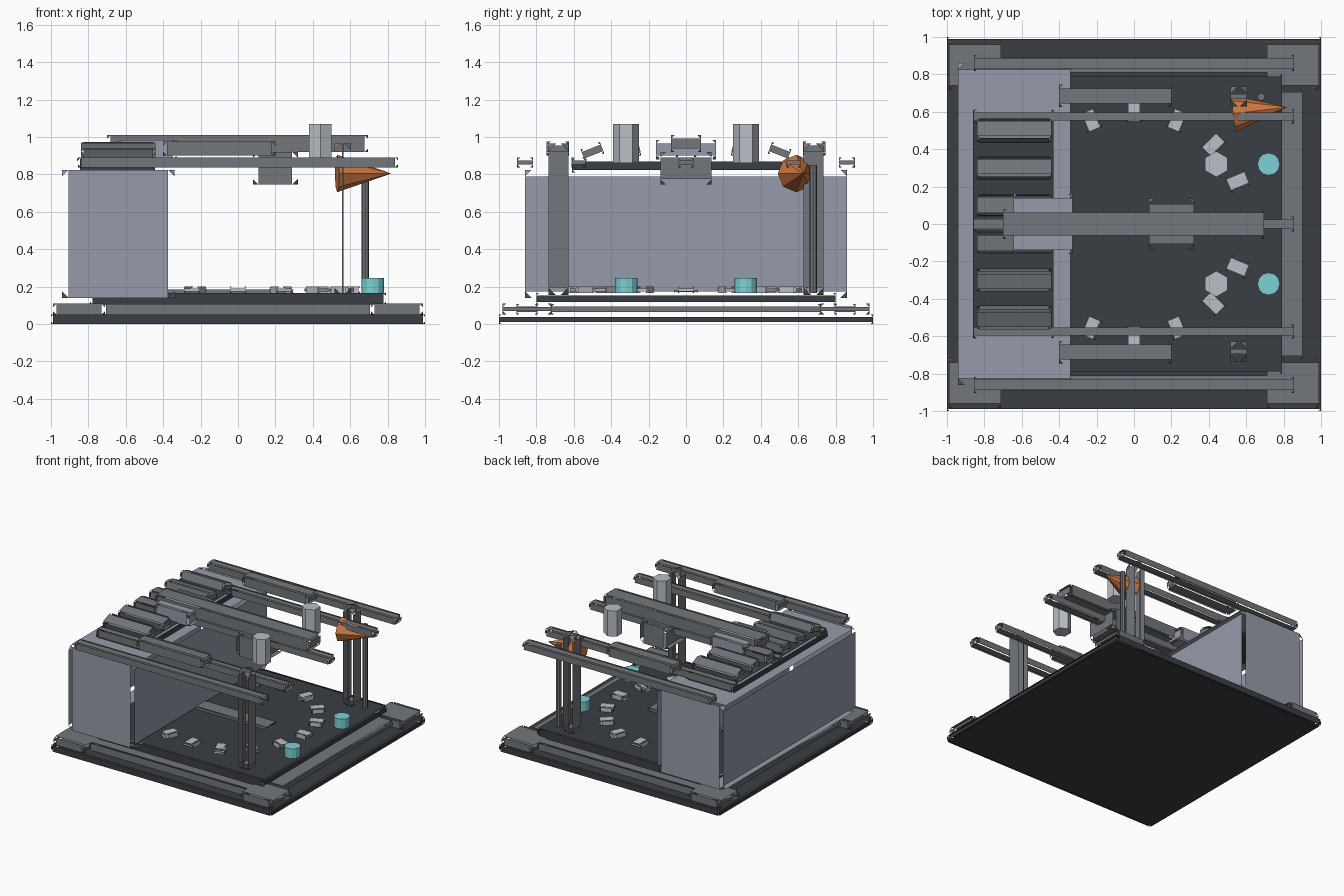
import bpy, bmesh, math
from mathutils import Vector, Matrix
from itertools import product

old = bpy.data.objects.get("Cube")
if old:
    bpy.data.objects.remove(old, do_unlink=True)


def material(name, r, g, b):
    m = bpy.data.materials.new(name)
    m.use_nodes = True
    m.diffuse_color = (r, g, b, 1)
    m.node_tree.nodes["Principled BSDF"].inputs["Base Color"].default_value = (r, g, b, 1)
    return m


DARK = material("dark steel", 0.042, 0.048, 0.056)
GREY = material("mid grey", 0.17, 0.185, 0.20)
HULL = material("blue grey", 0.30, 0.33, 0.40)
PALE = material("pale grey", 0.49, 0.52, 0.57)
CYAN = material("cyan", 0.20, 0.64, 0.68)
ORANGE = material("orange", 0.69, 0.20, 0.05)


def finish(name, bm, mat):
    mesh = bpy.data.meshes.new(name)
    bm.to_mesh(mesh)
    bm.free()
    mesh.materials.append(mat)
    ob = bpy.data.objects.new(name, mesh)
    bpy.context.collection.objects.link(ob)
    return ob


def panel_box(name, mat, xs, ys, zs, k=0.015, turn=None):
    """Box of six separate panels with open seams, joined by cut corners."""
    lo, hi = Vector((xs[0], ys[0], zs[0])), Vector((xs[1], ys[1], zs[1]))
    half, mid = (hi - lo) / 2, (hi + lo) / 2
    k = min(k, 0.9 * min(half))
    bm = bmesh.new()
    corner = {}
    for s in product((-1, 1), repeat=3):
        # each corner has one point per panel axis, cut back on the axis before it
        for axis in range(3):
            p = [s[i] * half[i] for i in range(3)]
            cut = (axis + 2) % 3
            p[cut] -= s[cut] * k
            corner[s, axis] = bm.verts.new(p)
        bm.faces.new([corner[s, i] for i in range(3)])
    for axis, side in product(range(3), (-1, 1)):
        loop = []
        for u, v in ((-1, -1), (1, -1), (1, 1), (-1, 1)):
            s = [0, 0, 0]
            s[axis], s[(axis + 1) % 3], s[(axis + 2) % 3] = side, u, v
            loop.append(corner[tuple(s), axis])
        bm.faces.new(loop)
    bm.normal_update()
    for f in bm.faces:
        if f.normal.dot(f.calc_center_median()) < 0:
            f.normal_flip()
    bm.transform(Matrix.Translation(mid) @ (turn or Matrix.Identity(4)))
    return finish(name, bm, mat)


def around(c, h):
    return (c - h, c + h)


def drum(name, mat, start, end, r, sides, r_end=None, spin=0):
    """Cylinder or cone between two points."""
    start, end = Vector(start), Vector(end)
    d = end - start
    bm = bmesh.new()
    bmesh.ops.create_cone(bm, cap_ends=True, segments=sides, radius1=r,
                          radius2=r if r_end is None else r_end, depth=d.length)
    turn = d.to_track_quat("Z", "Y").to_matrix().to_4x4()
    bm.transform(Matrix.Translation((start + end) / 2) @ turn @ Matrix.Rotation(spin, 4, "Z"))
    return finish(name, bm, mat)


# base, platform and floor strip
panel_box("base_plate", DARK, (-1, 1), (-1, 1), (0, 0.05), 0.012)
panel_box("platform", DARK, (-0.79, 0.79), (-0.8, 0.8), (0.105, 0.165), 0.012)
panel_box("floor_strip", GREY, (-0.38, 0.3), (-0.065, 0.065), (0.165, 0.185), 0.006)

# corner pads and lower frame
for sx, sy in product((-1, 1), repeat=2):
    panel_box("corner_pad", GREY, around(sx * 0.85, 0.14), around(sy * 0.85, 0.13),
              (0.05, 0.11), 0.02)
for s in (-1, 1):
    panel_box("lower_side_rail", GREY, (-0.72, 0.72), around(s * 0.85, 0.055), (0.05, 0.108))
    panel_box("lower_end_rail", GREY, around(s * 0.845, 0.055), (-0.72, 0.72), (0.05, 0.108))

# large cabin block and roof slab
panel_box("cabin", HULL, (-0.94, -0.34), (-0.86, 0.86), (0.14, 0.825), 0.035)
panel_box("roof_slab", DARK, (-0.86, -0.43), (-0.61, 0.61), (0.81, 0.885), 0.015)

# tilted roof slats
for i in range(6):
    y = -0.5 + 0.2 * i
    panel_box("roof_slat", GREY, (-0.84, -0.44), around(y, 0.055), (0.89, 0.955), 0.014,
              Matrix.Rotation(-y * 0.75, 4, "X"))

# overhead rails
for y, h in ((-0.86, 0.043), (-0.575, 0.037), (0, 0.04), (0.575, 0.037), (0.86, 0.043)):
    panel_box("upper_rail", GREY, (-0.855, 0.855), around(y, h), (0.838, 0.89))

# central beam with carriage and hanging pod
panel_box("main_beam", GREY, (-0.7, 0.695), (-0.08, 0.08), (0.92, 1.01), 0.018)
panel_box("carriage", HULL, (-0.645, -0.33), (-0.16, 0.16), (0.88, 0.985), 0.02)
panel_box("hanging_pod", GREY, (0.08, 0.32), (-0.137, 0.137), (0.745, 0.92), 0.03)

# mirrored columns, bars, drums and lamps
for s in (-1, 1):
    panel_box("column", GREY, around(0.56, 0.045), around(s * 0.682, 0.053), (0.155, 0.965), 0.04)
    panel_box("side_bar", GREY, (-0.4, 0.2), around(s * 0.685, 0.06), (0.9, 0.975), 0.02)
    drum("pale_drum", PALE, (0.44, s * 0.32, 0.86), (0.44, s * 0.32, 1.07), 0.069, 6)
    drum("lamp", CYAN, (0.72, s * 0.32, 0.165), (0.72, s * 0.32, 0.245), 0.06, 12)

# ring of floor tiles outside the cabin
for i in range(-5, 6):
    a = i * math.pi / 8
    x, y = 0.6 * math.cos(a), 0.6 * math.sin(a)
    panel_box("ring_tile", PALE, around(x, 0.053), around(y, 0.043), (0.165, 0.2), 0.01,
              Matrix.Rotation(a, 4, "Z"))

# thin mast with wind cone
drum("mast", GREY, (0.68, 0.68, 0.165), (0.68, 0.68, 0.85), 0.02, 8)
drum("wind_cone", ORANGE, (0.53, 0.59, 0.805), (0.82, 0.625, 0.805), 0.1, 8, 0)
